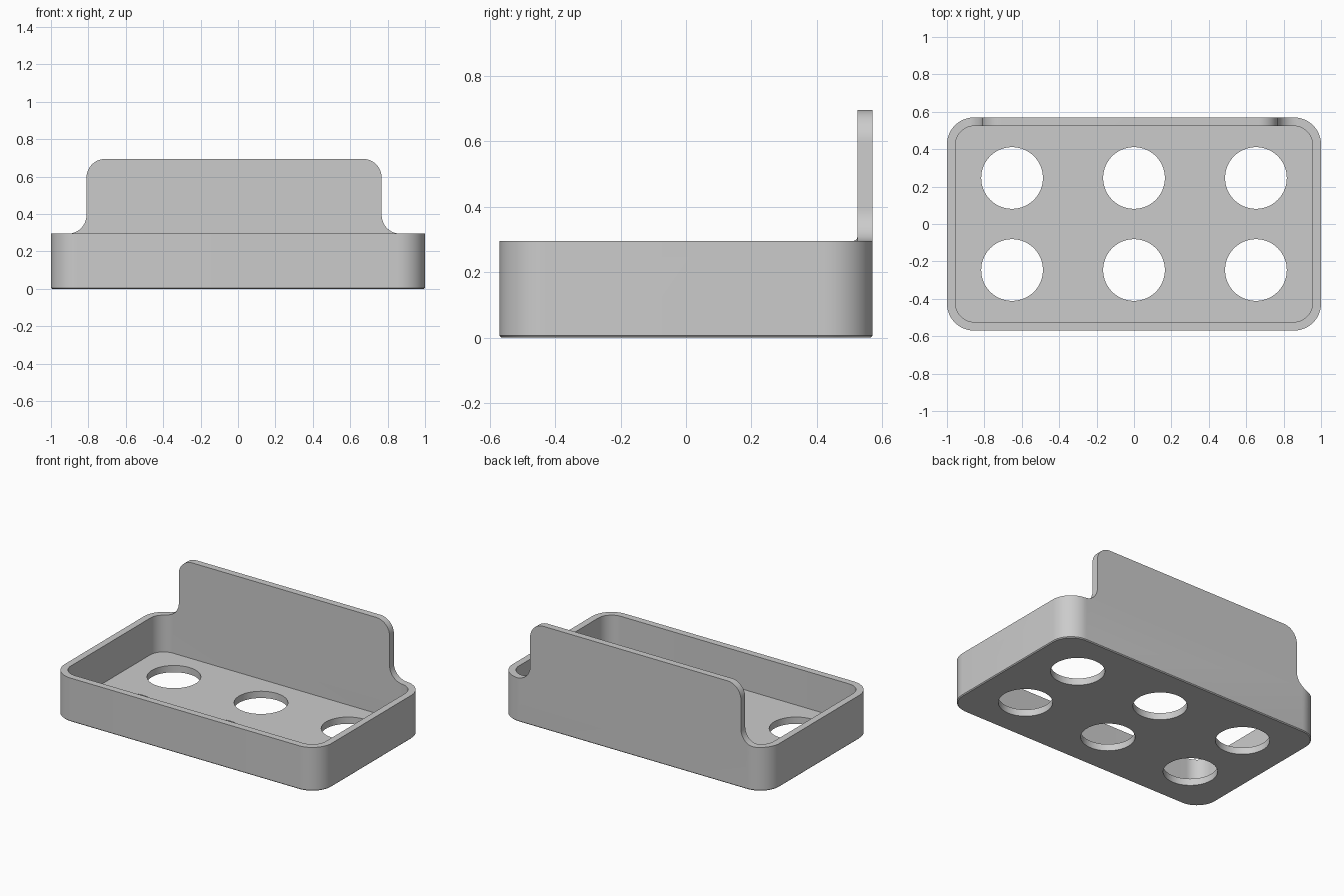
import bpy
import bmesh
from math import pi, cos, sin

if "Cube" in bpy.data.objects:
    bpy.data.objects.remove(bpy.data.objects["Cube"])

HALF_X, HALF_Y = 1.0, 0.57
WALL, FLOOR = 0.046, 0.046
RIM, TOP = 0.295, 0.695
PANEL_LEFT, PANEL_RIGHT, FILLET = -0.81, 0.768, 0.1

grey = bpy.data.materials.new("plain grey")
grey.use_nodes = True
grey.diffuse_color = (0.6, 0.6, 0.6, 1)
grey.node_tree.nodes["Principled BSDF"].inputs["Base Color"].default_value = (0.6, 0.6, 0.6, 1)


def arc(cx, cy, r, start, end, steps=12):
    return [(cx + r * cos(start + (end - start) * i / steps),
             cy + r * sin(start + (end - start) * i / steps)) for i in range(steps + 1)]


def rounded_rect(hx, hy, r):
    pts = []
    for i, (sx, sy) in enumerate([(1, 1), (-1, 1), (-1, -1), (1, -1)]):
        pts += arc(sx * (hx - r), sy * (hy - r), r, i * pi / 2, (i + 1) * pi / 2)
    return pts


def prism(name, pts, low, high, along_y=False, bottom_bevel=0):
    """Extrude a closed outline along z, or an x-z outline along y."""
    bm = bmesh.new()
    verts = [bm.verts.new((a, low, b) if along_y else (a, b, low)) for a, b in pts]
    face = bm.faces.new(verts)
    new = bmesh.ops.extrude_face_region(bm, geom=[face])["geom"]
    shift = (0, high - low, 0) if along_y else (0, 0, high - low)
    bmesh.ops.translate(bm, vec=shift, verts=[g for g in new if isinstance(g, bmesh.types.BMVert)])
    bmesh.ops.recalc_face_normals(bm, faces=bm.faces)
    if bottom_bevel:
        edges = [e for e in bm.edges if all(v.co.z < low + 1e-5 for v in e.verts)]
        bmesh.ops.bevel(bm, geom=edges, offset=bottom_bevel, segments=1, affect='EDGES')
    mesh = bpy.data.meshes.new(name)
    bm.to_mesh(mesh)
    bm.free()
    obj = bpy.data.objects.new(name, mesh)
    bpy.context.collection.objects.link(obj)
    mesh.materials.append(grey)
    return obj


def cut(target, cutter):
    cutter.hide_render = True
    mod = target.modifiers.new("cut", 'BOOLEAN')
    mod.operation = 'DIFFERENCE'
    mod.solver = 'EXACT'
    mod.object = cutter
    bpy.context.view_layer.objects.active = target
    bpy.ops.object.modifier_apply(modifier=mod.name)
    bpy.data.objects.remove(cutter)


# Tray body, first at the full height of the back panel
tray = prism("tray_with_back_panel", rounded_rect(HALF_X, HALF_Y, 0.145), 0, TOP, bottom_bevel=0.006)

# Hollow inside
cut(tray, prism("inside_cutter", rounded_rect(HALF_X - WALL, HALF_Y - WALL, 0.1), FLOOR, 1))

# Lower the front and side walls to the rim
cut(tray, prism("front_cutter", [(-2, RIM), (2, RIM), (2, 1), (-2, 1)], -1, 0.1, along_y=True))

# Shape the back panel: rounded top corners and concave fillets at its foot
outline = [(-2, RIM)]
outline += arc(PANEL_LEFT - FILLET, RIM + FILLET, FILLET, -pi / 2, 0)
outline += arc(PANEL_LEFT + FILLET, TOP - FILLET, FILLET, pi, pi / 2)
outline += arc(PANEL_RIGHT - FILLET, TOP - FILLET, FILLET, pi / 2, 0)
outline += arc(PANEL_RIGHT + FILLET, RIM + FILLET, FILLET, pi, 3 * pi / 2)
outline += [(2, RIM), (2, 1), (-2, 1)]
cut(tray, prism("back_cutter", outline, 0, 1, along_y=True))

# Six round holes in the floor
for x in (-0.652, 0, 0.652):
    for y in (-0.246, 0.246):
        cut(tray, prism("hole_cutter", arc(x, y, 0.165, 0, 2 * pi, 64)[:-1], -0.1, 0.2))

# Smooth curves, sharp edges
bpy.ops.object.select_all(action='DESELECT')
tray.select_set(True)
bpy.context.view_layer.objects.active = tray
bpy.ops.object.shade_smooth_by_angle(angle=pi / 6)
